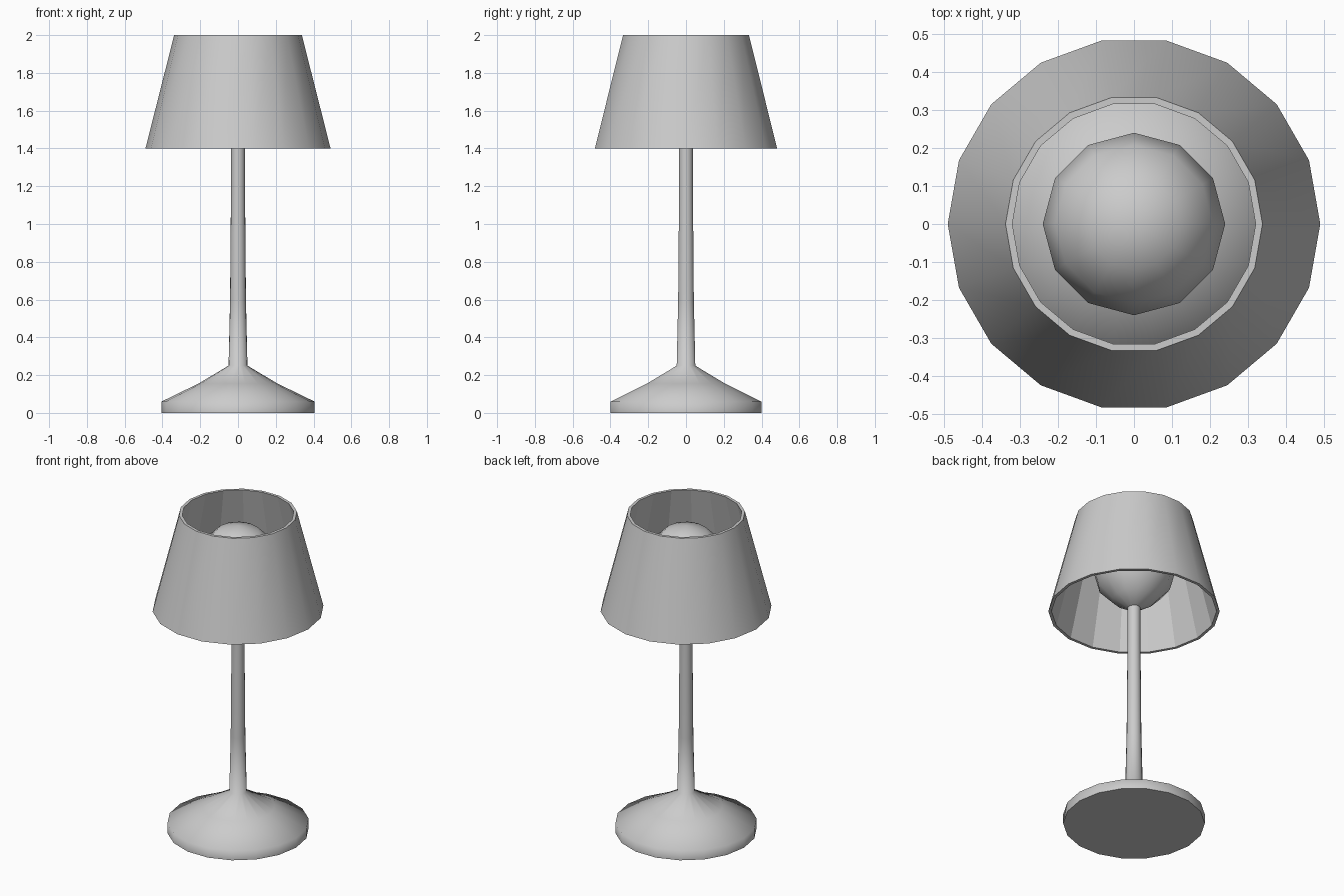
import bpy, bmesh, math

if "Cube" in bpy.data.objects:
    bpy.data.objects.remove(bpy.data.objects["Cube"])


def lathe(name, profile, sides, angle=75, closed=False, flat_rows=()):
    """Revolve (radius, z) points about the z axis; zero radius makes a tip."""
    bm = bmesh.new()
    rings = []
    for r, z in profile:
        if r == 0:
            rings.append([bm.verts.new((0, 0, z))] * sides)
        else:
            rings.append([bm.verts.new((r * math.cos(2 * math.pi * i / sides),
                                        r * math.sin(2 * math.pi * i / sides), z))
                          for i in range(sides)])
    rows = len(rings) if closed else len(rings) - 1
    flat = []
    for k in range(rows):
        a, b = rings[k], rings[(k + 1) % len(rings)]
        for i in range(sides):
            j = (i + 1) % sides
            f = bm.faces.new(list(dict.fromkeys((a[i], a[j], b[j], b[i]))))
            if k in flat_rows:
                flat.append(f)
    bm.faces.index_update()
    flat_ids = [f.index for f in flat]
    bmesh.ops.recalc_face_normals(bm, faces=bm.faces)
    mesh = bpy.data.meshes.new(name)
    bm.to_mesh(mesh)
    bm.free()
    obj = bpy.data.objects.new(name, mesh)
    bpy.context.collection.objects.link(obj)
    bpy.ops.object.select_all(action='DESELECT')
    obj.select_set(True)
    bpy.context.view_layer.objects.active = obj
    bpy.ops.object.shade_smooth_by_angle(angle=math.radians(angle))
    for i in flat_ids:
        mesh.polygons[i].use_smooth = False
    return obj


# Weighted foot flowing into the slim stem
lathe("base_and_stem",
      [(0, 0), (0.405, 0), (0.405, 0.06), (0.21, 0.155), (0.05, 0.25),
       (0.042, 0.6), (0.037, 1.2), (0.037, 1.44), (0, 1.44)], 18)

# Round bulb with a conical socket underneath
lathe("bulb",
      [(0, 1.42), (0.035, 1.42), (0.125, 1.478), (0.208, 1.565), (0.24, 1.685),
       (0.208, 1.805), (0.12, 1.893), (0, 1.925)], 12)

# Tapered open shade: smooth outside, faceted inside
lathe("shade",
      [(0.49, 1.4), (0.338, 2.0), (0.32, 2.0), (0.472, 1.4)], 18,
      angle=40, closed=True, flat_rows=(1, 2, 3))
